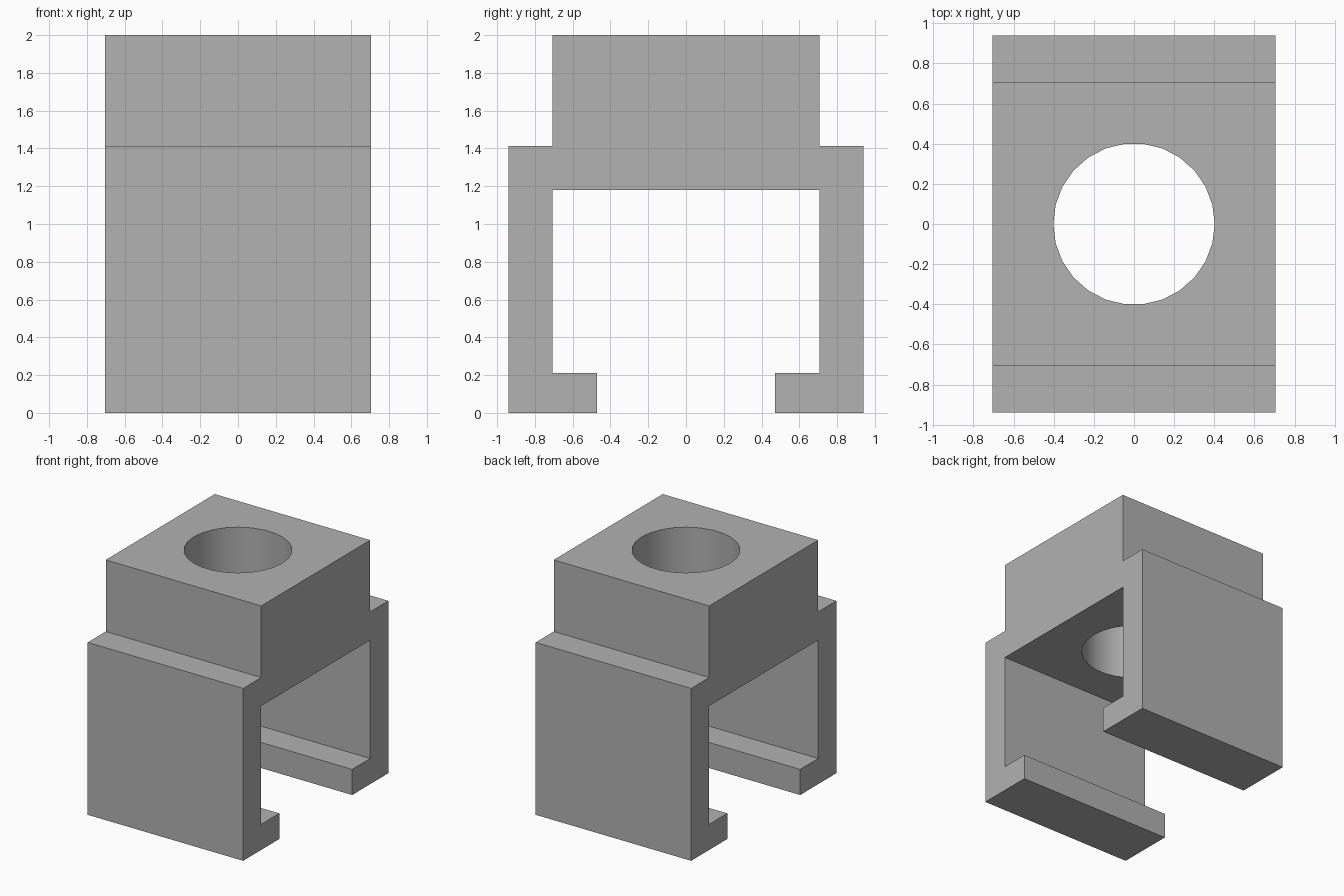
import bpy
import bmesh
from mathutils import Vector

if "Cube" in bpy.data.objects:
    bpy.data.objects.remove(bpy.data.objects["Cube"], do_unlink=True)

HALF_WIDTH = 0.705
HOLE_RADIUS = 0.402

grey = bpy.data.materials.new("plain_grey")
grey.use_nodes = True
colour = (0.445, 0.445, 0.445, 1)
grey.diffuse_color = colour
grey.node_tree.nodes["Principled BSDF"].inputs["Base Color"].default_value = colour

# Clamp bracket: half profile (y, z), mirrored and extruded along x
half = [(0.706, 2), (0.706, 1.413), (0.94, 1.413), (0.94, 0),
        (0.472, 0), (0.472, 0.21), (0.706, 0.21), (0.706, 1.18)]
profile = half + [(-y, z) for y, z in reversed(half)]

bm = bmesh.new()
face = bm.faces.new([bm.verts.new((-HALF_WIDTH, y, z)) for y, z in profile])
extruded = bmesh.ops.extrude_face_region(bm, geom=[face])["geom"]
bmesh.ops.translate(bm, vec=Vector((2 * HALF_WIDTH, 0, 0)),
                    verts=[v for v in extruded if isinstance(v, bmesh.types.BMVert)])
bmesh.ops.recalc_face_normals(bm, faces=bm.faces)
mesh = bpy.data.meshes.new("clamp_bracket")
bm.to_mesh(mesh)
bm.free()
mesh.materials.append(grey)
bracket = bpy.data.objects.new("clamp_bracket", mesh)
bpy.context.collection.objects.link(bracket)

# Round hole down through the top block, starting with a corner on +x
bpy.ops.mesh.primitive_cylinder_add(vertices=26, radius=HOLE_RADIUS, depth=1.4,
                                    location=(0, 0, 1.6), rotation=(0, 0, 1.5707963))
cutter = bpy.context.object
cutter.name = "hole_cutter"
cutter.hide_render = True
cutter.data.materials.append(grey)

cut = bracket.modifiers.new("round_hole", "BOOLEAN")
cut.operation = "DIFFERENCE"
cut.solver = "EXACT"
cut.object = cutter

bpy.ops.object.select_all(action="DESELECT")
bracket.select_set(True)
bpy.context.view_layer.objects.active = bracket
bpy.ops.object.modifier_apply(modifier=cut.name)
bpy.data.objects.remove(cutter, do_unlink=True)

# Smooth hole wall, crisp block edges
bpy.ops.object.shade_smooth_by_angle(angle=0.52)
